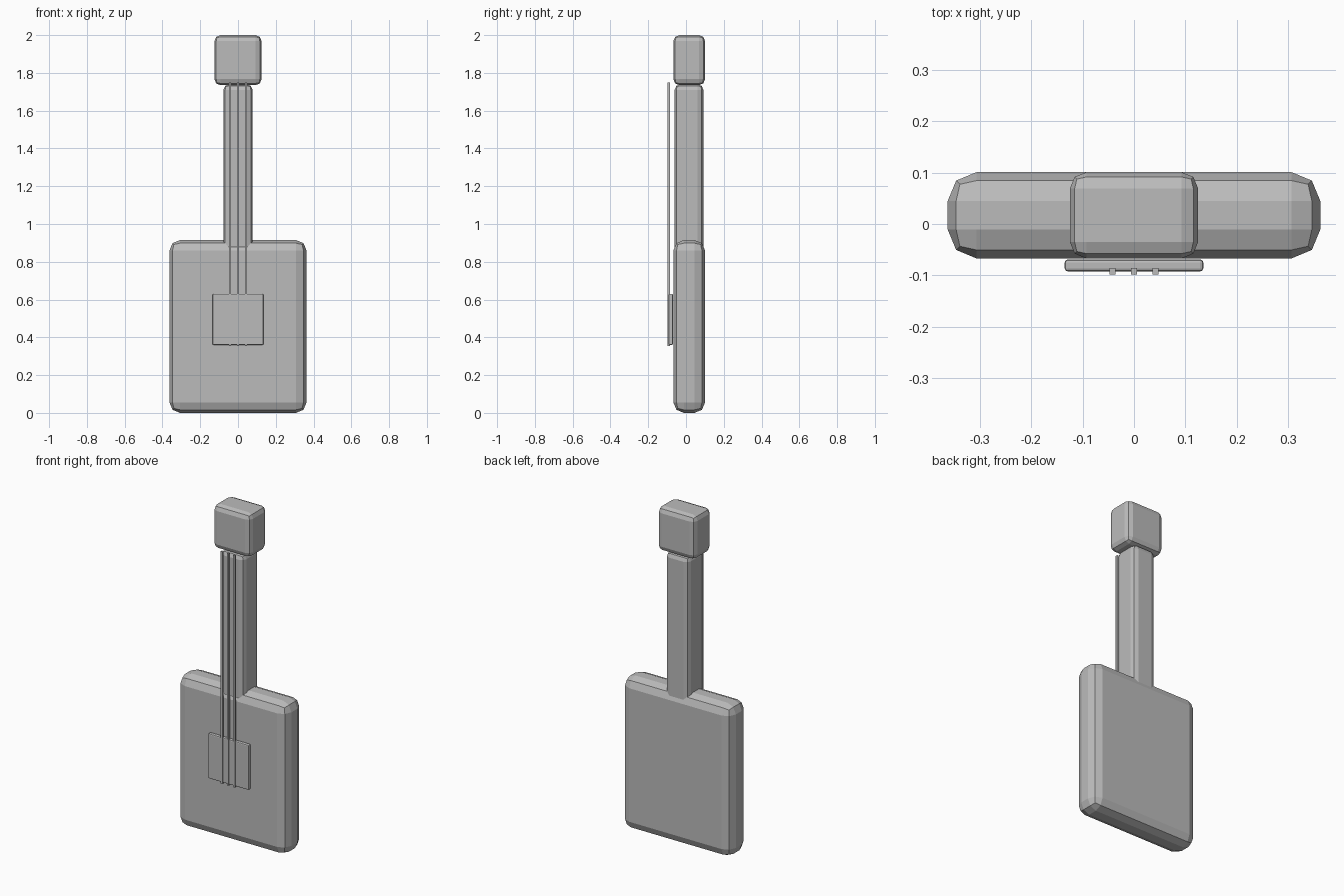
import bpy
import bmesh
from mathutils import Vector

if "Cube" in bpy.data.objects:
    bpy.data.objects.remove(bpy.data.objects["Cube"], do_unlink=True)

# Single plain grey
grey = bpy.data.materials.new("plain_grey")
grey.use_nodes = True
grey.diffuse_color = (0.5, 0.5, 0.5, 1)
grey.node_tree.nodes["Principled BSDF"].inputs["Base Color"].default_value = (0.5, 0.5, 0.5, 1)


def box(name, low, high, bevel=0.0):
    """Flat-shaded box between two corners, with an optional two-step rounded edge."""
    low, high = Vector(low), Vector(high)
    size = high - low
    bm = bmesh.new()
    bmesh.ops.create_cube(bm, size=1)
    bmesh.ops.scale(bm, vec=size, verts=bm.verts)
    mesh = bpy.data.meshes.new(name)
    bm.to_mesh(mesh)
    bm.free()
    mesh.materials.append(grey)
    obj = bpy.data.objects.new(name, mesh)
    obj.location = (low + high) / 2
    bpy.context.collection.objects.link(obj)
    if bevel:
        mod = obj.modifiers.new("rounded_edges", "BEVEL")
        mod.width = bevel
        mod.segments = 2
        mod.limit_method = "NONE"
    return obj


# Body, neck and head
box("body", (-0.363, -0.067, 0), (0.363, 0.101, 0.915), 0.056)
box("neck", (-0.077, -0.06, 0.85), (0.077, 0.092, 1.74), 0.03)
box("head", (-0.125, -0.067, 1.735), (0.125, 0.101, 2.0), 0.032)

# Bridge plate just in front of the body
box("bridge", (-0.135, -0.0925, 0.36), (0.135, -0.069, 0.63), 0.006)

# Three square strings running from the bridge to the head
for name, x in (("right", -0.042), ("middle", 0), ("left", 0.042)):
    box(name + "_string", (x - 0.006, -0.098, 0.355), (x + 0.006, -0.086, 1.75))
